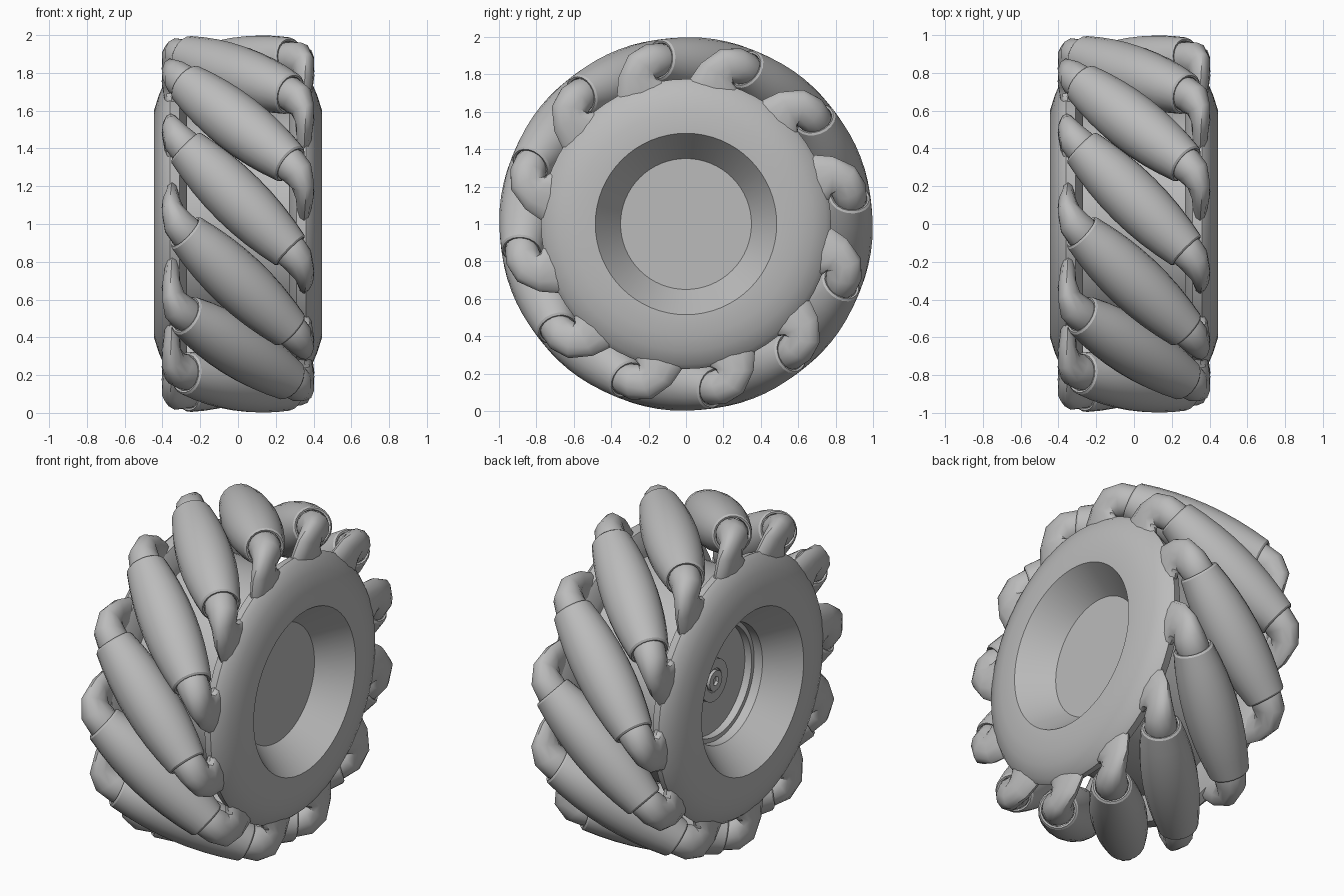
import bpy
import bmesh
from math import pi, radians, sin, cos, sqrt
from mathutils import Vector, Matrix

cube = bpy.data.objects.get("Cube")
if cube:
    bpy.data.objects.remove(cube, do_unlink=True)

COUNT = 12          # rollers around the wheel
AXLE = 0.845        # distance of roller axles from the wheel axis
HALF = 0.385        # half length of a roller
LIFT = Matrix.Translation((0, 0, 1))

grey = bpy.data.materials.new("plain grey")
grey.use_nodes = True
grey.diffuse_color = (0.5, 0.5, 0.5, 1)
grey.node_tree.nodes["Principled BSDF"].inputs["Base Color"].default_value = (0.5, 0.5, 0.5, 1)


def finish(bm, name, matrix, angle=32):
    """Turn a bmesh into a smooth shaded object."""
    bmesh.ops.remove_doubles(bm, verts=bm.verts, dist=1e-4)
    bmesh.ops.recalc_face_normals(bm, faces=bm.faces)
    mesh = bpy.data.meshes.new(name)
    bm.to_mesh(mesh)
    bm.free()
    mesh.materials.append(grey)
    obj = bpy.data.objects.new(name, mesh)
    bpy.context.collection.objects.link(obj)
    bpy.ops.object.select_all(action='DESELECT')
    obj.select_set(True)
    bpy.context.view_layer.objects.active = obj
    bpy.ops.object.shade_smooth_by_angle(angle=radians(angle))
    obj.matrix_world = matrix
    return obj


def lathe(profile, segments):
    """Spin (x, radius) points around the x axis."""
    bm = bmesh.new()
    verts = [bm.verts.new((x, 0, r)) for x, r in profile]
    edges = [bm.edges.new(pair) for pair in zip(verts, verts[1:])]
    bmesh.ops.spin(bm, geom=verts + edges, cent=(0, 0, 0), axis=(1, 0, 0),
                   angle=2 * pi, steps=segments, use_duplicate=False)
    bmesh.ops.remove_doubles(bm, verts=bm.verts, dist=1e-4)
    return bm


def copy(obj, name, matrix):
    twin = bpy.data.objects.new(name, obj.data)
    bpy.context.collection.objects.link(twin)
    twin.matrix_world = matrix


# Hub: drum, two side discs, closed dish on +x, deeper stepped dish on -x
side = [(0.445, 0.485), (0.445, 0.6), (0.42, 0.68), (0.39, 0.75),
        (0.36, 0.775), (0.31, 0.76), (0.27, 0.68), (0.27, 0.62)]
profile = [(0.265, 0), (0.265, 0.35)] + side
profile += [(-x, r) for x, r in reversed(side)]
profile += [(-0.265, 0.35), (-0.21, 0.35), (-0.21, 0.325), (-0.165, 0.325), (-0.165, 0)]
finish(lathe(profile, 64), "wheel_hub", LIFT)

# Centre boss and its bolt with a hexagonal socket
finish(lathe([(-0.16, 0.125), (-0.19, 0.125), (-0.19, 0.07), (-0.18, 0.07), (-0.18, 0)], 32),
       "centre_boss", LIFT)
bolt = lathe([(-0.17, 0.06), (-0.2, 0.06), (-0.2, 0.028), (-0.182, 0.028), (-0.182, 0)], 24)
for v in bolt.verts:
    radius = sqrt(v.co.y ** 2 + v.co.z ** 2)
    if 0.01 < radius < 0.04:
        turn = Vector((v.co.z, v.co.y)).angle(Vector((1, 0))) % (pi / 3) - pi / 6
        v.co.yz = v.co.yz * (cos(pi / 6) / cos(turn))
finish(bolt, "centre_bolt", LIFT)

# Roller: barrel that fills out the wheel's outer circle, with hollow lipped ends
barrel = []
for i in range(9):
    s = HALF * (i / 4 - 1)
    barrel.append((s, 1 - sqrt(AXLE ** 2 + s * s / 2)))
end = barrel[0][1]
lip = [(0.34, 0), (0.34, end - 0.025), (HALF + 0.006, end - 0.02), (HALF + 0.01, end - 0.01)]
roller_profile = [(-x, r) for x, r in lip] + barrel + lip[::-1]
roller_bm = lathe(roller_profile, 20)
roller_bm.transform(Matrix.Translation((0, 0, AXLE)) @ Matrix.Rotation(-pi / 4, 4, 'Z'))

# Arm: from inside the roller end, bending out and down into the side disc
# each station: x, sideways, height, half width, half thickness
stations = [
    (0.25, 0.25, 0.845, 0.085, 0.085),
    (0.282, 0.282, 0.842, 0.092, 0.092),
    (0.315, 0.32, 0.828, 0.098, 0.085),
    (0.342, 0.365, 0.79, 0.098, 0.062),
    (0.354, 0.375, 0.73, 0.105, 0.05),
    (0.35, 0.35, 0.67, 0.135, 0.045),
    (0.345, 0.31, 0.6, 0.17, 0.04),
]
points = [Vector((x, -t, h)) for x, t, h, _, _ in stations]
arm_bm = bmesh.new()
rings = []
for i, (p, station) in enumerate(zip(points, stations)):
    if i < 2:
        along = Vector((1, -1, 0)).normalized()
    else:
        along = (points[min(i + 1, len(points) - 1)] - points[i - 1]).normalized()
    thick = Vector((1, 1, 0)).lerp(Vector((1, 0, 0)), min(1, i / 4))
    thick = (thick - along * thick.dot(along)).normalized()
    wide = along.cross(thick)
    ring = []
    for k in range(12):
        a = 2 * pi * k / 12
        ring.append(arm_bm.verts.new(p + wide * cos(a) * station[3] + thick * sin(a) * station[4]))
    rings.append(ring)
for low, high in zip(rings, rings[1:]):
    for k in range(12):
        n = (k + 1) % 12
        arm_bm.faces.new((low[k], low[n], high[n], high[k]))
arm_bm.faces.new(rings[0])
arm_bm.faces.new(rings[-1])


def place(index):
    return LIFT @ Matrix.Rotation(2 * pi * index / COUNT - radians(9), 4, 'X')


half_turn = Matrix.Rotation(pi, 4, 'Z')
roller = finish(roller_bm, "roller_1", place(0))
arm = finish(arm_bm, "left_arm_1", place(0), 40)
copy(arm, "right_arm_1", place(0) @ half_turn)
for n in range(1, COUNT):
    copy(roller, f"roller_{n + 1}", place(n))
    copy(arm, f"left_arm_{n + 1}", place(n))
    copy(arm, f"right_arm_{n + 1}", place(n) @ half_turn)
